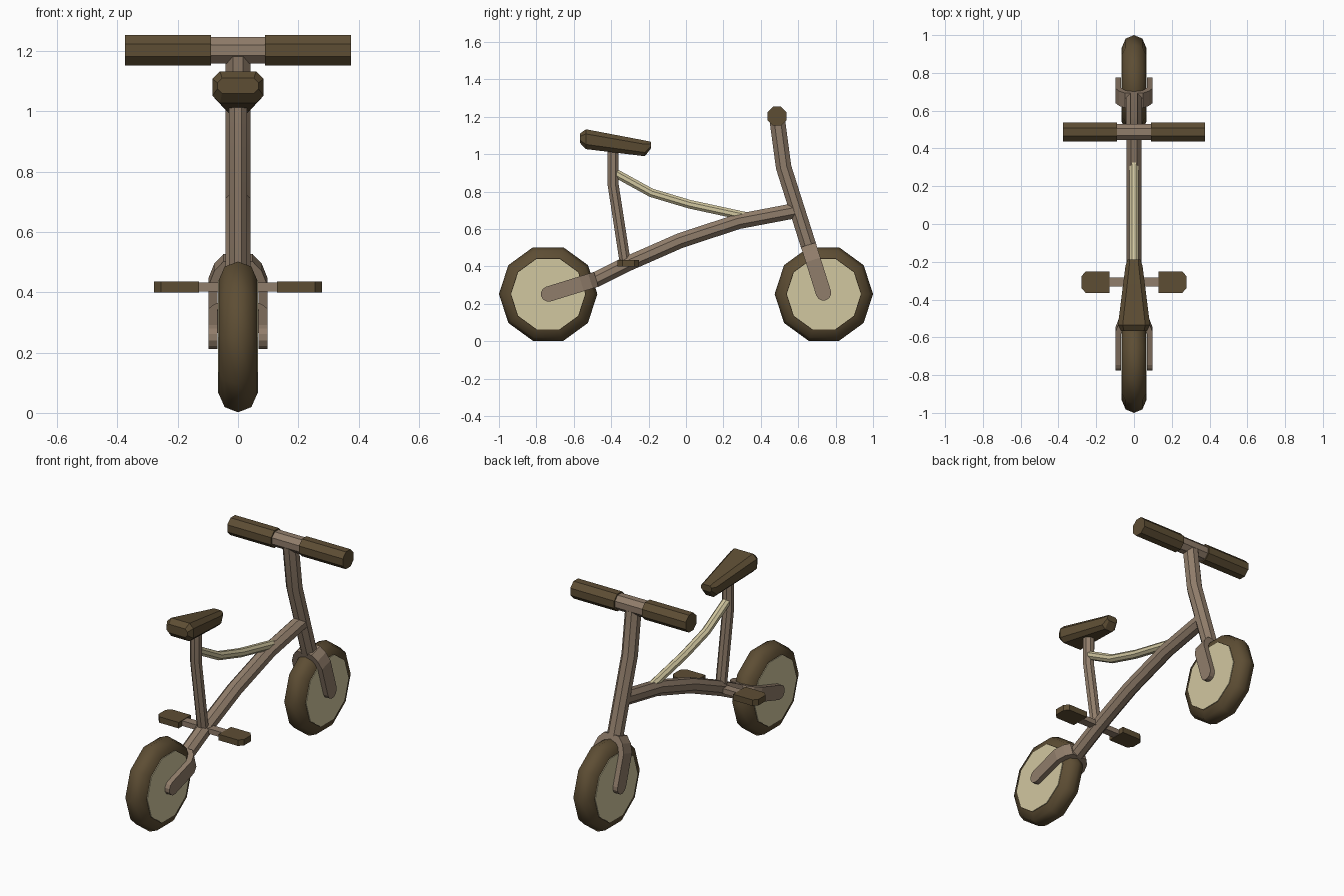
import bpy, bmesh, math
from mathutils import Vector, Matrix

if "Cube" in bpy.data.objects:
    bpy.data.objects.remove(bpy.data.objects["Cube"])


def material(name, rgb):
    m = bpy.data.materials.new(name)
    m.diffuse_color = (*rgb, 1)
    m.use_nodes = True
    m.node_tree.nodes["Principled BSDF"].inputs["Base Color"].default_value = m.diffuse_color
    return m


DARK = material("dark_brown", (0.11, 0.075, 0.034))
METAL = material("warm_grey", (0.28, 0.205, 0.145))
CREAM = material("cream", (0.64, 0.57, 0.35))


def finish(name, bm, mat, smooth=None):
    bmesh.ops.recalc_face_normals(bm, faces=bm.faces)
    me = bpy.data.meshes.new(name)
    bm.to_mesh(me)
    bm.free()
    me.materials.append(mat)
    ob = bpy.data.objects.new(name, me)
    bpy.context.collection.objects.link(ob)
    if smooth:
        bpy.ops.object.select_all(action='DESELECT')
        ob.select_set(True)
        bpy.context.view_layer.objects.active = ob
        bpy.ops.object.shade_smooth_by_angle(angle=math.radians(smooth))
    return ob


def loft(name, rings, mat, closed=False, smooth=None):
    """Skin a list of point rings; caps the ends unless closed."""
    bm = bmesh.new()
    vs = [[bm.verts.new(p) for p in r] for r in rings]
    n = len(vs[0])
    pairs = list(zip(vs, vs[1:])) + ([(vs[-1], vs[0])] if closed else [])
    for a, b in pairs:
        for i in range(n):
            j = (i + 1) % n
            bm.faces.new((a[i], a[j], b[j], b[i]))
    if not closed:
        bm.faces.new(vs[0])
        bm.faces.new(vs[-1])
    return finish(name, bm, mat, smooth)


def tube(name, path, r, mat, sides=8):
    """Mitred tube along (y, z) points in the centre plane."""
    pts = [Vector((0, y, z)) for y, z in path]
    rings = []
    for i, p in enumerate(pts):
        a = (p - pts[i - 1]).normalized() if i else None
        b = (pts[i + 1] - p).normalized() if i < len(pts) - 1 else None
        t = ((a or b) + (b or a)).normalized()
        up = Vector((0, -t.z, t.y))
        rings.append([p + Vector((r * math.cos(q), 0, 0)) + up * r * math.sin(q)
                      for q in (math.tau * (k + 0.5) / sides for k in range(sides))])
    return loft(name, rings, mat, smooth=30)


def rod(name, x0, x1, y, z, r, mat, sides, phase=0.0):
    """Cylinder along x."""
    ang = [math.tau * (k + phase) / sides for k in range(sides)]
    return loft(name, [[(x, y + r * math.cos(a), z + r * math.sin(a)) for a in ang]
                       for x in (x0, x1)], mat)


# Wheels: ten-sided tyre around a cream disc
def wheel(prefix, y, z):
    rings = []
    for k in range(10):
        a = math.tau * k / 10
        ring = []
        for j in range(8):
            q = math.tau * j / 8
            rad = 0.2 + 0.063 * math.cos(q)
            ring.append((0.063 * math.sin(q), y + rad * math.cos(a), z + rad * math.sin(a)))
        rings.append(ring)
    loft(prefix + "_tyre", rings, DARK, closed=True, smooth=46)
    rod(prefix + "_wheel_disc", -0.066, 0.066, y, z, 0.198, CREAM, 10)


# Forks: U-shaped strap with rounded ends over the axle
def fork(prefix, axle, top):
    ay, az = axle
    d = Vector((0, top[0] - ay, top[1] - az))
    length = d.length
    d.normalize()
    side = Vector((0, -d.z, d.y))
    w = 0.041
    outer = [(0.098, 0), (0.098, 0.185), (0.079, 0.235), (0.048, length + 0.003)]
    inner = [(0.068, 0), (0.068, 0.175), (0.055, 0.21), (0.035, length - 0.035)]
    both = list(zip(outer, inner))
    both += [((-o[0], o[1]), (-i[0], i[1])) for o, i in reversed(both)]
    c = Vector((0, ay, az))
    rings = []
    for o, i in both:
        po, pi = (c + Vector((q[0], 0, 0)) + d * q[1] for q in (o, i))
        rings.append([po - side * w, po + side * w, pi + side * w, pi - side * w])
    loft(prefix + "_fork", rings, METAL)
    for s, label in ((1, "right"), (-1, "left")):
        end = []
        for x in (0.068 * s, 0.098 * s):
            end.append([c + Vector((x, 0, 0)) + side * w * math.cos(a) - d * w * math.sin(a)
                        for a in (math.pi * k / 6 for k in range(7))])
        loft(f"{prefix}_fork_end_{label}", end, METAL)


wheel("front", 0.737, 0.252)
wheel("rear", -0.737, 0.252)
fork("front", (0.735, 0.258), (0.655, 0.512))
fork("rear", (-0.735, 0.252), (-0.483, 0.33))

# Frame tubes
tube("main_tube", [(-0.49, 0.325), (-0.31, 0.415), (-0.03, 0.538), (0.28, 0.64), (0.58, 0.697)],
     0.044, METAL)
tube("seat_post", [(-0.325, 0.42), (-0.39, 0.84), (-0.39, 1.03)], 0.032, METAL)
tube("upper_strut", [(-0.38, 0.9), (-0.185, 0.793), (0.02, 0.732), (0.33, 0.665)], 0.025, CREAM)
tube("steering_stem", [(0.487, 1.19), (0.522, 0.93), (0.657, 0.505)], 0.045, METAL)

# Handlebar and grips
rod("handlebar", -0.1, 0.1, 0.487, 1.203, 0.047, METAL, 8, 0.5)
for s, label in ((1, "right"), (-1, "left")):
    rod("grip_" + label, 0.09 * s, 0.375 * s, 0.487, 1.203, 0.055, DARK, 8, 0.5)

# Pedals on a flat crank bar
loft("crank_bar", [[(x, -0.332, 0.402), (x, -0.284, 0.402), (x, -0.284, 0.432), (x, -0.332, 0.432)]
                   for x in (-0.14, 0.14)], METAL)
for s, label in ((1, "right"), (-1, "left")):
    plan = [(0.13, -0.365), (0.255, -0.365), (0.278, -0.34),
            (0.278, -0.276), (0.255, -0.251), (0.13, -0.251)]
    loft("pedal_" + label, [[(x * s, y, z) for x, y in plan] for z in (0.4, 0.435)], DARK)

# Saddle: chamfered sections, (y, top, bottom, half width, chamfer)
sections = []
for y, t, b, h, c in [(-0.567, 1.11, 1.06, 0.068, 0.015), (-0.535, 1.133, 1.027, 0.085, 0.025),
                      (-0.22, 1.073, 0.989, 0.045, 0.02), (-0.188, 1.066, 1.03, 0.034, 0.01)]:
    half = [(h - c, b), (h, b + c), (h, t - c), (h - c, t)]
    sections.append([(x, y, z) for x, z in half] + [(-x, y, z) for x, z in reversed(half)])
loft("seat", sections, DARK, smooth=25)
